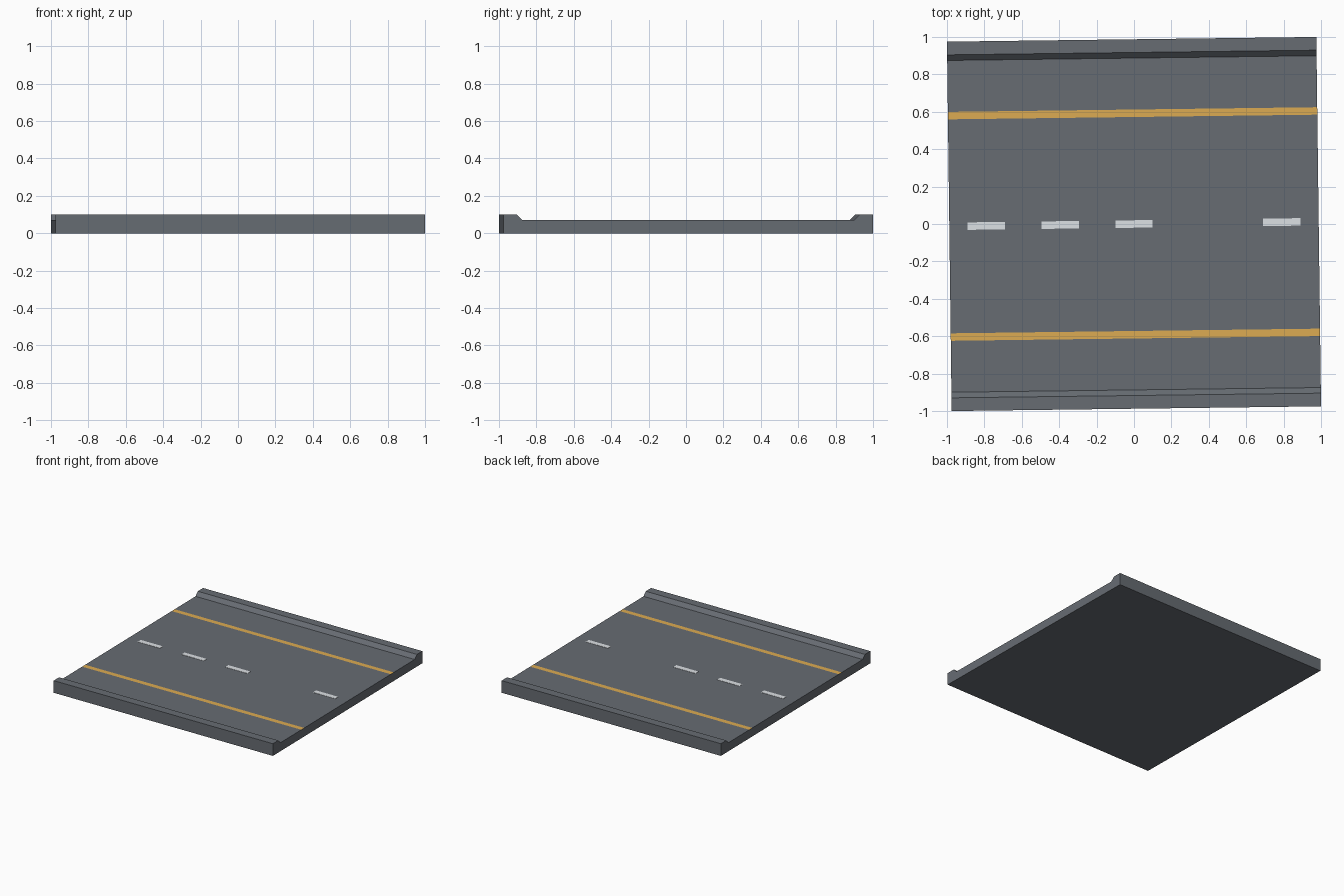
import bpy, bmesh
from mathutils import Matrix

if "Cube" in bpy.data.objects:
    bpy.data.objects.remove(bpy.data.objects["Cube"])

HALF = 0.9875                               # half the side of the tile
TURN = Matrix.Rotation(0.0127, 4, 'Z')      # tile sits slightly askew
ROAD_Z, CURB_Z = 0.07, 0.10
LINE_Y, LINE_W = 0.592, 0.04


def material(name, rgb):
    m = bpy.data.materials.new(name)
    m.diffuse_color = (*rgb, 1)
    m.use_nodes = True
    m.node_tree.nodes["Principled BSDF"].inputs["Base Color"].default_value = m.diffuse_color
    return m


asphalt = material("asphalt_grey", (0.135, 0.150, 0.170))
yellow = material("lane_yellow", (0.72, 0.41, 0.085))
white = material("dash_white", (0.72, 0.75, 0.78))


def finish(bm, name, mats):
    bmesh.ops.recalc_face_normals(bm, faces=bm.faces)
    bm.transform(TURN)
    mesh = bpy.data.meshes.new(name)
    bm.to_mesh(mesh)
    bm.free()
    for m in mats:
        mesh.materials.append(m)
    obj = bpy.data.objects.new(name, mesh)
    bpy.context.collection.objects.link(obj)
    return obj


# Road slab: half cross-section mirrored, then extruded along x
half = [(HALF, 0), (HALF, CURB_Z), (0.917, CURB_Z), (0.887, ROAD_Z),
        (LINE_Y + LINE_W / 2, ROAD_Z), (LINE_Y - LINE_W / 2, ROAD_Z)]
profile = half + [(-y, z) for y, z in reversed(half)]
bm = bmesh.new()
end = bm.faces.new([bm.verts.new((-HALF, y, z)) for y, z in profile])
ext = bmesh.ops.extrude_face_region(bm, geom=[end], use_keep_orig=True)
bmesh.ops.translate(bm, vec=(2 * HALF, 0, 0),
                    verts=[g for g in ext["geom"] if isinstance(g, bmesh.types.BMVert)])
# Yellow edge lines: the narrow top strips
for f in bm.faces:
    c = f.calc_center_median()
    if abs(c.z - ROAD_Z) < 1e-4 and abs(abs(c.y) - LINE_Y) < 0.01:
        f.material_index = 1
finish(bm, "road_slab", [asphalt, yellow])

# White centre dashes, one missing on the right
for i, x in enumerate((-0.79, -0.395, 0.0, 0.79)):
    bm = bmesh.new()
    bmesh.ops.create_cube(bm, size=1, matrix=Matrix.Translation((x, 0, ROAD_Z + 0.0005))
                          @ Matrix.Diagonal((0.2, LINE_W, 0.003, 1)))
    finish(bm, f"centre_dash_{i + 1}", [white])
